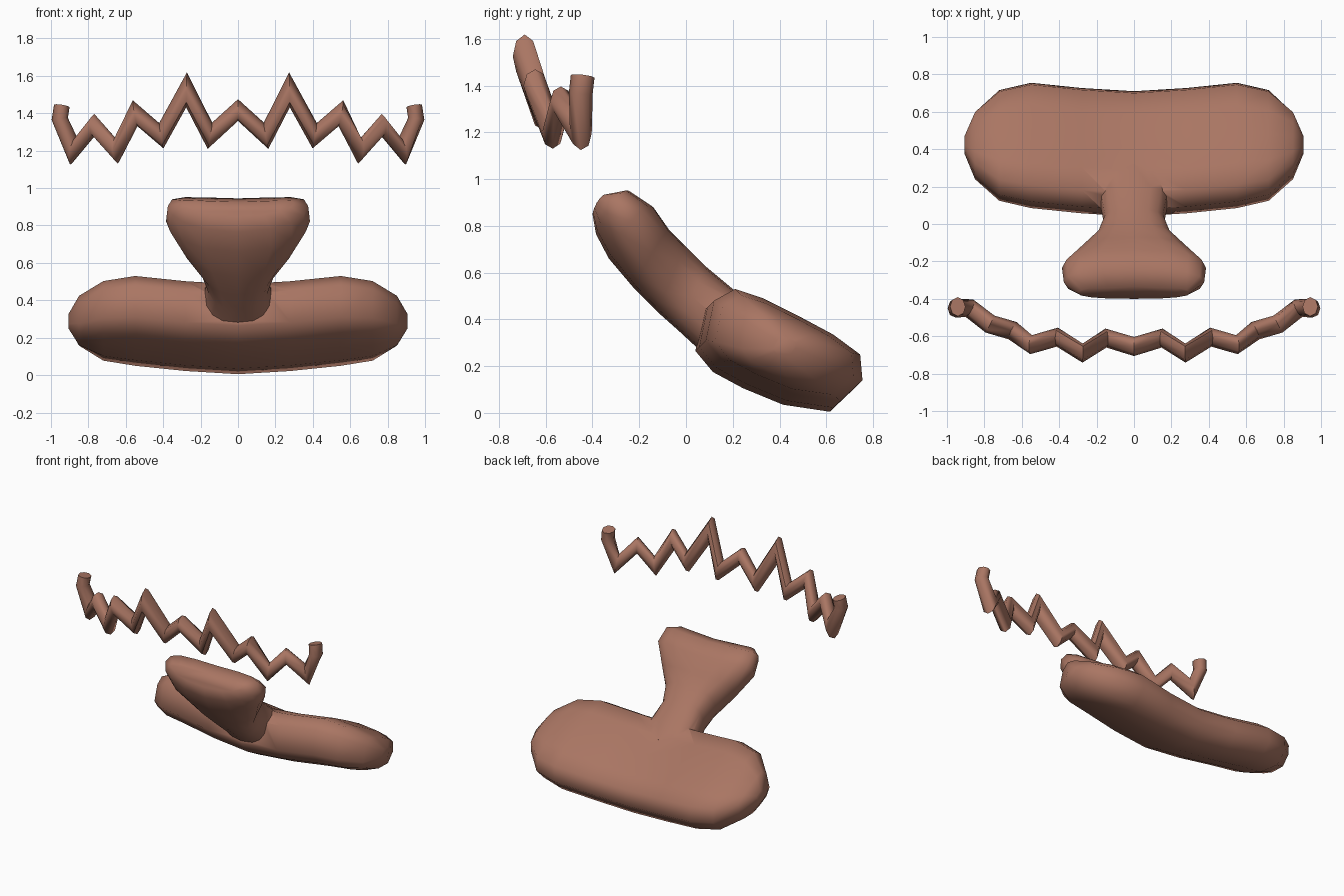
import bpy, bmesh, math
from mathutils import Vector

if "Cube" in bpy.data.objects:
    bpy.data.objects.remove(bpy.data.objects["Cube"])

clay = bpy.data.materials.new("clay")
clay.diffuse_color = (0.40, 0.18, 0.125, 1)
clay.use_nodes = True
clay.node_tree.nodes["Principled BSDF"].inputs["Base Color"].default_value = clay.diffuse_color


def loft(name, rings):
    """Skin closed rings of equal point count and cap both ends."""
    bm = bmesh.new()
    rows = [[bm.verts.new(p) for p in ring] for ring in rings]
    n = len(rows[0])
    for a, b in zip(rows, rows[1:]):
        for i in range(n):
            j = (i + 1) % n
            bm.faces.new((a[i], a[j], b[j], b[i]))
    bm.faces.new(rows[0])
    bm.faces.new(rows[-1])
    bmesh.ops.recalc_face_normals(bm, faces=bm.faces)
    me = bpy.data.meshes.new(name)
    bm.to_mesh(me)
    bm.free()
    me.materials.append(clay)
    ob = bpy.data.objects.new(name, me)
    bpy.context.collection.objects.link(ob)
    return ob


def smooth(ob, angle):
    bpy.ops.object.select_all(action='DESELECT')
    ob.select_set(True)
    bpy.context.view_layer.objects.active = ob
    bpy.ops.object.shade_smooth_by_angle(angle=math.radians(angle))


# crossbar: curved cushion section (y, z) lofted along x
section = [(.085, .31), (.12, .48), (.21, .53), (.33, .49), (.49, .41), (.63, .335),
           (.745, .25), (.755, .14), (.66, .05), (.46, .08), (.29, .15), (.16, .22)]
centre = Vector((.425, .29))
along = Vector((.85, -.53)).normalized()
across = Vector((.53, .85)).normalized()
# x, scale along section, scale across section, y/z shift
stations = [(.28, 1, 1, -.028), (.55, 1, 1, 0), (.72, .88, .9, 0),
            (.85, .5, .68, 0), (.905, .12, .25, 0)]
stations = [(-x, a, b, s) for x, a, b, s in reversed(stations)] + [(0, 1, 1, -.045)] + stations
rings = []
for x, a, b, s in stations:
    ring = []
    for p in section:
        d = Vector(p) - centre
        q = centre + along * (d.dot(along) * a) + across * (d.dot(across) * b)
        ring.append((x, q.x + s, q.y + s))
    rings.append(ring)
body = loft("nose_body", rings)

# bridge: waisted stem flaring to a wide head; underside y,z, topside y,z, half width
spine = [(-.40, .85, -.335, .925, .30), (-.385, .765, -.24, .945, .375),
         (-.33, .66, -.14, .88, .385), (-.22, .53, -.07, .78, .29),
         (-.12, .43, .0, .71, .20), (-.03, .35, .08, .63, .165),
         (.10, .23, .20, .53, .19), (.22, .19, .32, .43, .19)]
rings = []
for y0, z0, y1, z1, w in spine:
    lo, hi = Vector((y0, z0)), Vector((y1, z1))
    mid, half = (lo + hi) / 2, (hi - lo) / 2
    ring = []
    for k in range(16):
        t = 2 * math.pi * k / 16
        c, s = math.cos(t), math.sin(t)
        x = w * math.copysign(abs(c) ** .8, c)
        q = mid + half * math.copysign(abs(s) ** .8, s)
        ring.append((x, q.x, q.y + .35 * x * x))
    rings.append(ring)
bridge = loft("bridge", rings)

# join the bridge and crossbar into one surface
mod = body.modifiers.new("join", 'BOOLEAN')
mod.operation, mod.solver, mod.object = 'UNION', 'EXACT', bridge
bpy.context.view_layer.objects.active = body
bpy.ops.object.modifier_apply(modifier=mod.name)
bpy.data.objects.remove(bridge)
smooth(body, 55)

# zigzag: mitred tube along a mirrored zigzag path
half_path = [(.15, -.61, 1.28), (.275, -.69, 1.525), (.41, -.605, 1.28), (.55, -.645, 1.40),
             (.65, -.57, 1.20), (.77, -.535, 1.335), (.88, -.45, 1.20),
             (.953, -.45, 1.37), (.942, -.442, 1.44)]
path = [Vector((-x, y, z)) for x, y, z in reversed(half_path)]
path += [Vector((0, -.655, 1.417))] + [Vector(p) for p in half_path]
rings = []
for i, p in enumerate(path):
    d0 = (p - path[max(i - 1, 0)]).normalized()
    d1 = (path[min(i + 1, len(path) - 1)] - p).normalized()
    t = (d0 + d1).normalized()
    n = (Vector((0, 1, 0)) - t * t.y).normalized()
    m = t.cross(n)
    end = i in (0, len(path) - 1)
    miter = 1 if end else 1 / max(t.dot(d1), .4)
    ring = []
    for k in range(8):
        a = 2 * math.pi * k / 8
        ring.append(p + m * (.042 * miter * math.cos(a)) + n * (.051 * math.sin(a)))
    rings.append(ring)
zigzag = loft("zigzag_band", rings)
smooth(zigzag, 60)
